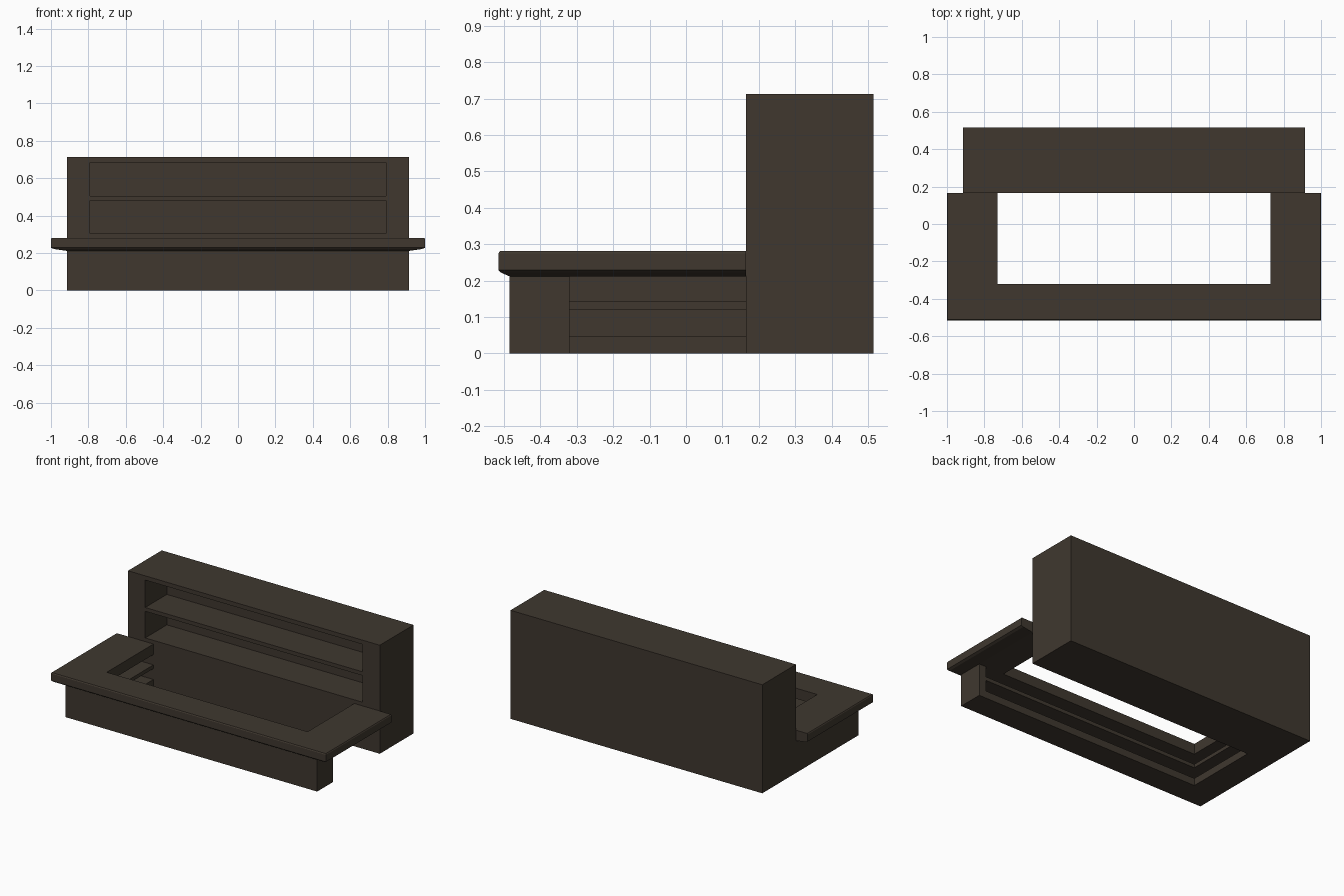
import bpy, bmesh

if "Cube" in bpy.data.objects:
    bpy.data.objects.remove(bpy.data.objects["Cube"])

mat = bpy.data.materials.new("dark_wood")
mat.diffuse_color = (0.05, 0.039, 0.028, 1)
mat.use_nodes = True
mat.node_tree.nodes["Principled BSDF"].inputs["Base Color"].default_value = mat.diffuse_color


def finish(name, bm):
    bmesh.ops.remove_doubles(bm, verts=bm.verts, dist=1e-5)
    bmesh.ops.recalc_face_normals(bm, faces=bm.faces)
    mesh = bpy.data.meshes.new(name)
    bm.to_mesh(mesh)
    bm.free()
    mesh.materials.append(mat)
    obj = bpy.data.objects.new(name, mesh)
    bpy.context.collection.objects.link(obj)
    return obj


def stack(name, rings):
    """Join outlines [(points, z), ...] bottom to top and cap both ends."""
    bm = bmesh.new()
    loops = [[bm.verts.new((x, y, z)) for x, y in pts] for pts, z in rings]
    n = len(loops[0])
    for a, b in zip(loops, loops[1:]):
        for i in range(n):
            j = (i + 1) % n
            bm.faces.new((a[i], a[j], b[j], b[i]))
    bm.faces.new(loops[0][::-1])
    bm.faces.new(loops[-1])
    return finish(name, bm)


def rect(x, y0, y1):
    return [(-x, y0), (x, y0), (x, y1), (-x, y1)]


JOIN = 0.165          # plane where the counter meets the back cabinet
IN_X, IN_Y = 0.73, -0.32


# Back cabinet with two long display niches
cabinet = stack("back_cabinet", [(rect(0.915, JOIN, 0.515), 0), (rect(0.915, JOIN, 0.515), 0.713)])
for i, (z0, z1) in enumerate([(0.305, 0.48), (0.505, 0.685)]):
    niche = rect(0.79, 0.1, JOIN + 0.225)
    cutter = stack(f"niche_cutter_{i}", [(niche, z0), (niche, z1)])
    cutter.hide_render = True
    cutter.hide_viewport = False
    cutter.display_type = 'WIRE'
    mod = cabinet.modifiers.new("niche", 'BOOLEAN')
    mod.object, mod.operation, mod.solver = cutter, 'DIFFERENCE', 'EXACT'
    bpy.context.view_layer.objects.active = cabinet
    bpy.ops.object.modifier_apply(modifier=mod.name)
    bpy.data.objects.remove(cutter)


# L-shaped counter base, stepped inwards to form the staff-side shelves
def base_outline(recessed):
    rx, ry = (0.88, -0.45) if recessed else (IN_X, IN_Y)
    return [(-0.915, JOIN), (-0.915, -0.485), (0.915, -0.485), (0.915, IN_Y),
            (0.865, IN_Y), (0.865, ry), (-rx, ry), (-rx, JOIN)]


stack("counter_base", [(base_outline(r), z) for r, z in [
    (False, 0), (False, 0.048), (True, 0.048), (True, 0.12),
    (False, 0.12), (False, 0.144), (True, 0.144), (True, 0.212)]])


# U-shaped counter top with a sloped underside edge and an eased top edge
def top_outline(x, y):
    return [(-x, JOIN), (-x, -y), (x, -y), (x, JOIN),
            (IN_X, JOIN), (IN_X, IN_Y), (-IN_X, IN_Y), (-IN_X, JOIN)]


stack("counter_top", [(top_outline(x, y), z) for x, y, z in [
    (0.915, 0.485, 0.212), (0.985, 0.508, 0.222), (1.0, 0.515, 0.229),
    (1.0, 0.515, 0.275), (0.996, 0.511, 0.281)]])
